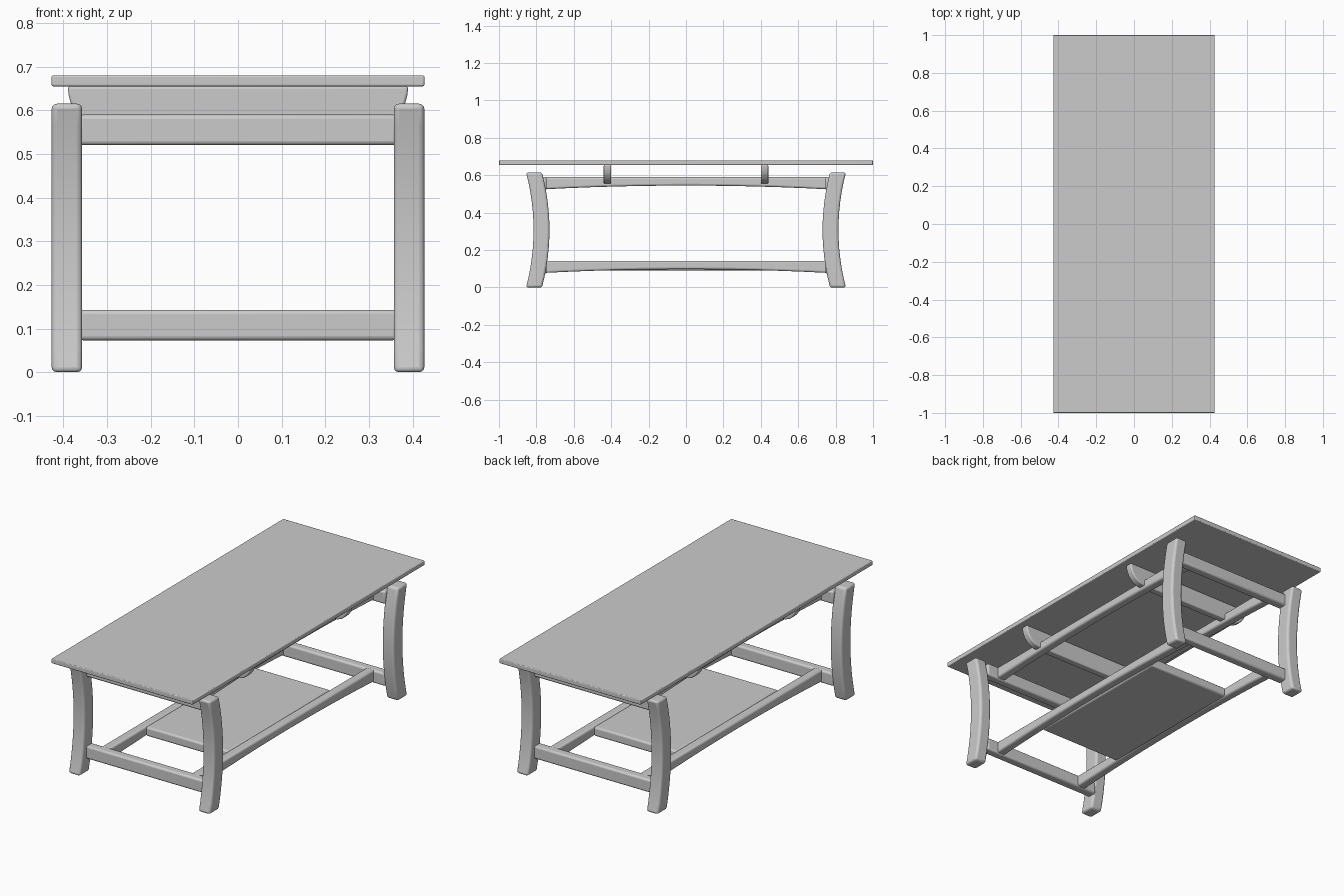
import bpy
import bmesh
import math
from mathutils import Vector

cube = bpy.data.objects.get("Cube")
if cube:
    bpy.data.objects.remove(cube, do_unlink=True)

# One plain grey for the whole table
grey = bpy.data.materials.new("plain_grey")
grey.use_nodes = True
GREY = (0.6, 0.6, 0.6, 1)
grey.diffuse_color = GREY
grey.node_tree.nodes["Principled BSDF"].inputs["Base Color"].default_value = GREY


def extrude(name, profile, axis, start, end, bevel=0.01):
    """Extrude a closed profile along x or y; profile is (other axis, z)."""
    bm = bmesh.new()
    place = (lambda p: (start, p[0], p[1])) if axis == "x" else (lambda p: (p[0], start, p[1]))
    face = bm.faces.new([bm.verts.new(place(p)) for p in profile])
    geom = bmesh.ops.extrude_face_region(bm, geom=[face])["geom"]
    move = Vector((end - start, 0, 0)) if axis == "x" else Vector((0, end - start, 0))
    bmesh.ops.translate(bm, verts=[v for v in geom if isinstance(v, bmesh.types.BMVert)], vec=move)
    bmesh.ops.recalc_face_normals(bm, faces=bm.faces)
    mesh = bpy.data.meshes.new(name)
    bm.to_mesh(mesh)
    bm.free()
    mesh.materials.append(grey)
    obj = bpy.data.objects.new(name, mesh)
    bpy.context.collection.objects.link(obj)
    mod = obj.modifiers.new("soft_edges", "BEVEL")
    mod.width = bevel
    mod.segments = 3
    mod.limit_method = "ANGLE"
    mod.angle_limit = math.radians(40)
    bpy.ops.object.select_all(action="DESELECT")
    obj.select_set(True)
    bpy.context.view_layer.objects.active = obj
    bpy.ops.object.shade_smooth_by_angle(angle=math.radians(40))
    return obj


def box(a0, a1, z0, z1):
    return [(a0, z0), (a1, z0), (a1, z1), (a0, z1)]


STEPS = 12
sides = (("left", 1), ("right", -1))
ends = (("front", -1), ("back", 1))

# Table top
extrude("table_top", box(-1, 1, 0.655, 0.68), "x", -0.427, 0.427, 0.004)

# Legs bowed inward at mid height
LEG_H = 0.615
bow = [(0.04 * (1 - (2 * i / STEPS - 1) ** 2), LEG_H * i / STEPS) for i in range(STEPS + 1)]
for end, ey in ends:
    outer = [(ey * (0.855 - b), z) for b, z in bow]
    inner = [(ey * (0.77 - b), z) for b, z in reversed(bow)]
    for side, sx in sides:
        extrude(f"{end}_{side}_leg", outer + inner, "x", sx * 0.357, sx * 0.427, 0.012)

# End stretchers and long rails, arched underneath
for level, low, high in (("lower", 0.073, 0.143), ("upper", 0.52, 0.59)):
    for end, ey in ends:
        extrude(f"{level}_{end}_stretcher", box(ey * 0.745, ey * 0.795, low, high), "x", -0.365, 0.365)
    arch = []
    for i in range(STEPS + 1):
        t = 2 * i / STEPS - 1
        arch.append((0.76 * t, low + 0.005 + 0.02 * (1 - t * t)))
    rail = arch + [(0.76, high), (-0.76, high)]
    for side, sx in sides:
        extrude(f"{level}_{side}_rail", rail, "x", sx * 0.247, sx * 0.297)

# Shelf between the lower rails
extrude("shelf", box(-0.44, 0.44, 0.092, 0.142), "x", -0.25, 0.25)

# Cross beams with curved ends carrying the top
curve = []
for i in range(9):
    a = math.pi / 2 * i / 8
    curve.append((0.3 + 0.09 * math.sin(a), 0.655 - 0.1 * math.cos(a)))
beam = curve + [(-x, z) for x, z in reversed(curve)]
for end, ey in ends:
    extrude(f"{end}_cross_beam", beam, "y", ey * 0.4, ey * 0.44, 0.006)
